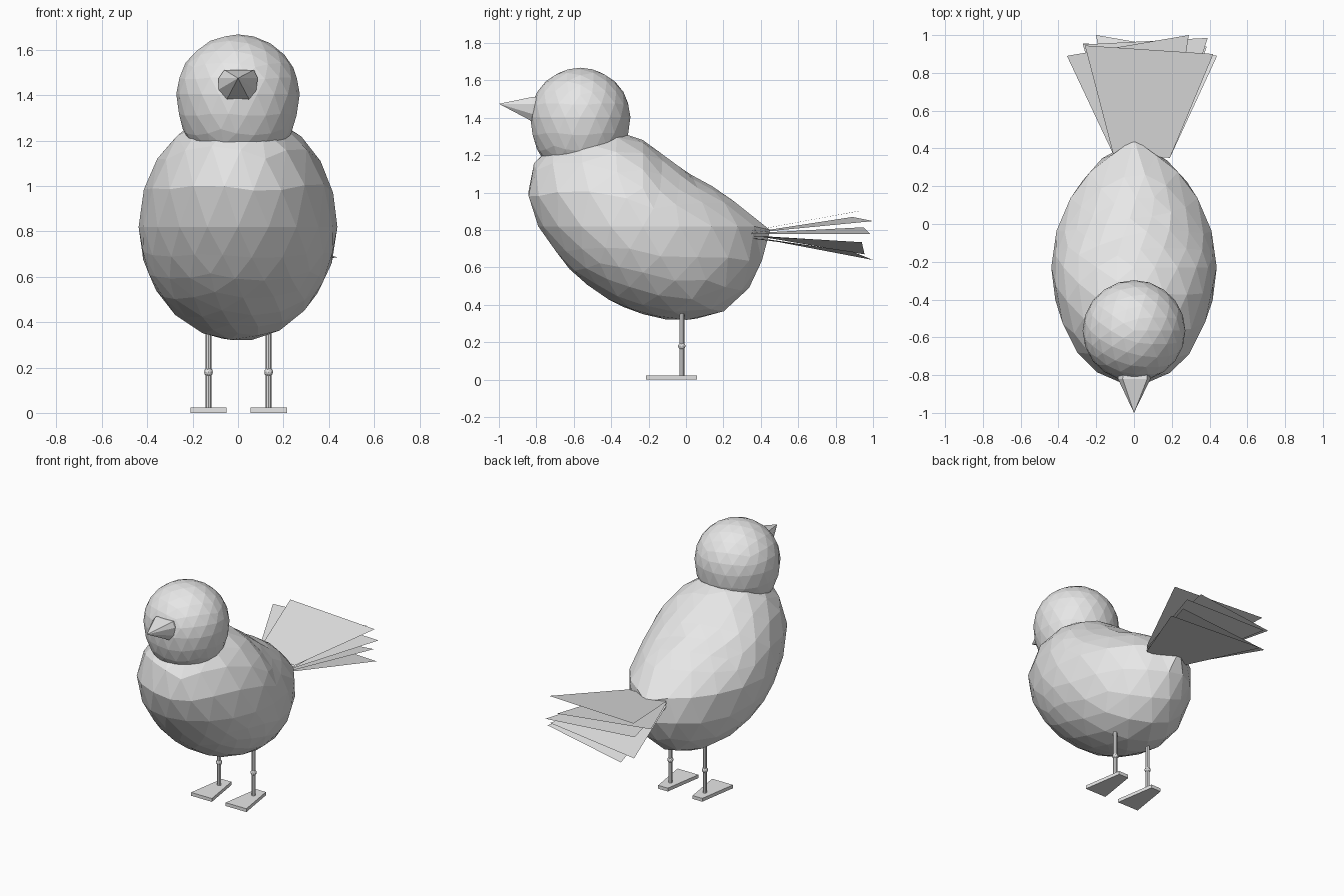
import bpy, bmesh, math
from mathutils import Vector

if "Cube" in bpy.data.objects:
    bpy.data.objects.remove(bpy.data.objects["Cube"])

grey = bpy.data.materials.new("light grey")
grey.diffuse_color = (0.8, 0.8, 0.8, 1)
grey.use_nodes = True
grey.node_tree.nodes["Principled BSDF"].inputs["Base Color"].default_value = grey.diffuse_color


def add(name, bm):
    bmesh.ops.recalc_face_normals(bm, faces=bm.faces)
    mesh = bpy.data.meshes.new(name)
    bm.to_mesh(mesh)
    bm.free()
    mesh.materials.append(grey)
    obj = bpy.data.objects.new(name, mesh)
    bpy.context.collection.objects.link(obj)
    return obj


def ball(bm, subdivisions, radius=1.0):
    return bmesh.ops.create_icosphere(bm, subdivisions=subdivisions, radius=radius)["verts"]


# Body: faceted ball whose side outline follows a (y, z) profile
CY, CZ = -0.23, 0.82
outline = [(-0.32, 1.315), (-0.1, 1.175), (0.05, 1.075), (0.2, 0.99), (0.34, 0.89),
           (0.42, 0.78), (0.425, 0.68), (0.38, 0.555), (0.3, 0.445), (0.23, 0.38),
           (0.13, 0.335), (-0.02, 0.315), (-0.2, 0.345), (-0.34, 0.39), (-0.5, 0.49),
           (-0.63, 0.6), (-0.72, 0.72), (-0.8, 0.84), (-0.845, 0.95), (-0.85, 1.05),
           (-0.8, 1.185), (-0.7, 1.28), (-0.5, 1.34)]
polar = sorted((math.atan2(z - CZ, y - CY), math.hypot(y - CY, z - CZ)) for y, z in outline)
polar = [(polar[-1][0] - math.tau, polar[-1][1])] + polar + [(polar[0][0] + math.tau, polar[0][1])]


def reach(angle):
    for (a, r), (b, q) in zip(polar, polar[1:]):
        if a <= angle <= b:
            return r + (q - r) * (angle - a) / (b - a)
    return polar[0][1]


bm = bmesh.new()
for v in ball(bm, 3):
    x, y, z = v.co
    a, s = math.atan2(z, y), math.hypot(y, z)
    r = reach(a) * s
    taper = 1 - 0.15 * max(0, y) ** 2
    v.co = (0.438 * x * taper, CY + r * math.cos(a), CZ + r * math.sin(a))
# pointed rump
tip = Vector((0, 0.45, 0.8))
min(bm.verts, key=lambda v: (v.co - tip).length).co = tip
add("body", bm)

# Head: ball with the lower half drawn down into the neck
bm = bmesh.new()
for v in ball(bm, 3):
    x, y, z = v.co
    v.co = (0.272 * x, -0.565 + 0.268 * y, 1.405 + z * (0.263 if z > 0 else 0.345))
add("head", bm)

# Beak: faceted cone with an irregular base sunk into the head
rim = [(-0.06, 1.512), (0.07, 1.512), (0.087, 1.475), (0.08, 1.42),
       (0.05, 1.38), (-0.05, 1.38), (-0.085, 1.425), (-0.085, 1.475)]
bm = bmesh.new()
base = [bm.verts.new((x, -0.82, z)) for x, z in rim]
back = [bm.verts.new((x * 0.9, -0.76, 1.45 + (z - 1.45) * 0.9)) for x, z in rim]
point = bm.verts.new((0, -1.0, 1.475))
for i in range(8):
    j = (i + 1) % 8
    bm.faces.new((base[i], base[j], point))
    bm.faces.new((base[i], back[i], back[j], base[j]))
bm.faces.new(back)
add("beak", bm)

# Tail: fan of flat feathers, each with its base height and two end corners
feathers = [(0.80, (-0.26, 0.945, 0.905), (0.42, 0.90, 0.898)),
            (0.79, (-0.355, 0.89, 0.87), (0.29, 1.0, 0.848)),
            (0.785, (-0.27, 0.95, 0.815), (0.39, 0.985, 0.78)),
            (0.77, (-0.27, 0.955, 0.67), (0.385, 0.94, 0.735)),
            (0.76, (-0.2, 1.0, 0.64), (0.44, 0.89, 0.685))]
for i, (h, left, right) in enumerate(feathers):
    bm = bmesh.new()
    corners = [(-0.11, 0.37, h), left, right, (0.19, 0.35, h - 0.005)]
    bm.faces.new([bm.verts.new(c) for c in corners])
    add(f"tail_feather_{i + 1}", bm)

# Legs with knee joints, and wedge shaped feet
for side, x in (("left", -0.13), ("right", 0.135)):
    bm = bmesh.new()
    leg = bmesh.ops.create_cone(bm, cap_ends=True, segments=8, radius1=0.013,
                                radius2=0.013, depth=0.38)["verts"]
    bmesh.ops.translate(bm, verts=leg, vec=(x, -0.022, 0.205))
    add(side + "_leg", bm)

    bm = bmesh.new()
    bmesh.ops.translate(bm, verts=ball(bm, 2, 0.02), vec=(x, -0.022, 0.18))
    add(side + "_knee", bm)

    bm = bmesh.new()
    plan = [(-0.08, -0.215), (0.08, -0.215), (0.037, 0.06), (-0.037, 0.06)]
    sole = bm.faces.new([bm.verts.new((x + u, y, 0)) for u, y in plan])
    top = bmesh.ops.extrude_face_region(bm, geom=[sole])["geom"]
    for v in top:
        if isinstance(v, bmesh.types.BMVert):
            v.co.z = 0.023
    add(side + "_foot", bm)
